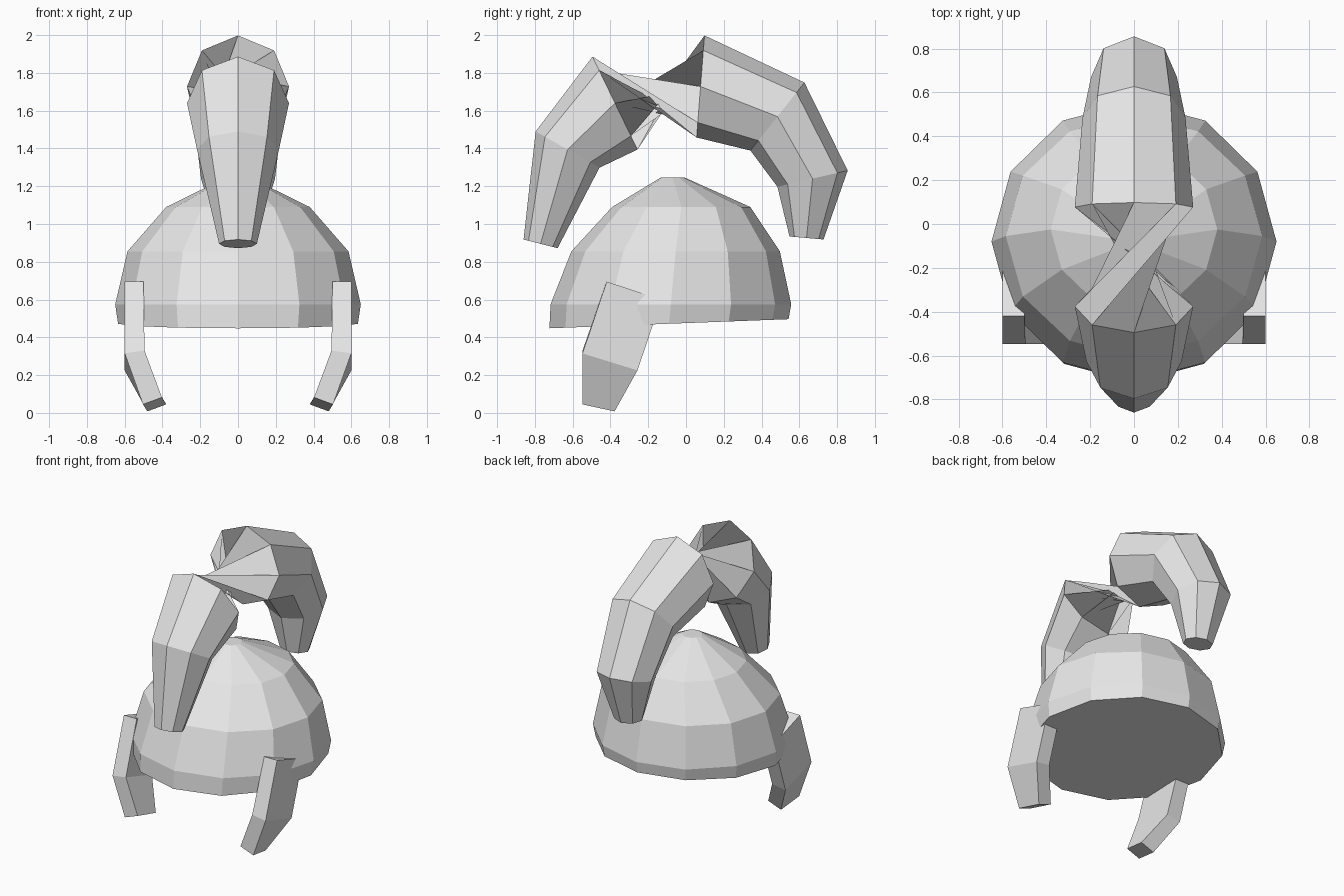
import bpy
import math
from mathutils import Vector

if "Cube" in bpy.data.objects:
    bpy.data.objects.remove(bpy.data.objects["Cube"], do_unlink=True)

grey = bpy.data.materials.new("plain_grey")
grey.use_nodes = True
colour = (0.8, 0.8, 0.8, 1)
grey.diffuse_color = colour
grey.node_tree.nodes["Principled BSDF"].inputs["Base Color"].default_value = colour


def loft(name, rings, twists=None):
    """Skin a list of equal-sized rings and cap both ends."""
    n = len(rings[0])
    verts = [p for ring in rings for p in ring]
    faces = [list(range(n))[::-1]]
    for i in range(len(rings) - 1):
        shift = (twists or {}).get(i, 0)
        for k in range(n):
            a, b = k, (k + 1) % n
            c, d = (b + shift) % n, (a + shift) % n
            faces.append([i * n + a, i * n + b, (i + 1) * n + c, (i + 1) * n + d])
    faces.append([(len(rings) - 1) * n + k for k in range(n)])
    mesh = bpy.data.meshes.new(name)
    mesh.from_pydata(verts, [], faces)
    mesh.materials.append(grey)
    mesh.update()
    obj = bpy.data.objects.new(name, mesh)
    bpy.context.collection.objects.link(obj)
    # consistent outward normals
    bpy.context.view_layer.objects.active = obj
    obj.select_set(True)
    bpy.ops.object.mode_set(mode='EDIT')
    bpy.ops.mesh.select_all(action='SELECT')
    bpy.ops.mesh.normals_make_consistent(inside=False)
    bpy.ops.object.mode_set(mode='OBJECT')
    obj.select_set(False)
    return obj


# Helmet dome: centre y, z, x radius, y radius, tilt along y
def dome_ring(cy, z, rx, ry, tilt):
    ring = []
    for k in range(12):
        a = math.radians(30 * k)
        y = ry * math.sin(a)
        ring.append((rx * math.cos(a), cy + y, z + tilt * y))
    return ring


dome_profile = [
    (-0.09, 0.472, 0.635, 0.633, 0.038),
    (-0.08, 0.575, 0.65, 0.637, 0),
    (-0.055, 0.855, 0.585, 0.552, 0),
    (-0.025, 1.09, 0.38, 0.366, 0),
    (-0.07, 1.245, 0.065, 0.065, 0),
]
loft("helmet_dome", [dome_ring(*row) for row in dome_profile])


# Crest: centre y and z, direction to the top edge, half width
def crest_ring(cy, cz, dy, dz, width):
    ring = []
    for k in range(8):
        a = math.radians(45 * k)
        c = math.cos(a)
        ring.append((width * math.sin(a), cy + c * dy, cz + c * dz))
    return ring


crest_path = [
    (0.638, 0.926, 0.090, -0.008, 0.10),
    (0.670, 1.240, 0.186, 0.043, 0.196),
    (0.484, 1.569, 0.143, 0.180, 0.235),
    (0.077, 1.728, 0.021, 0.270, 0.27),
    (-0.376, 1.640, -0.119, 0.246, 0.27),
    (-0.627, 1.394, -0.169, 0.096, 0.217),
    (-0.770, 0.895, -0.090, 0.023, 0.10),
]
# the joining section between the two halves is twisted
loft("crest", [crest_ring(*row) for row in crest_path], {3: 5})

# Cheek guards: outer front and outer back corner of each section, then inward offset
guard_sections = [
    ((0.60, -0.42, 0.695), (0.60, -0.13, 0.60), (-0.10, 0, 0)),
    ((0.60, -0.548, 0.315), (0.60, -0.257, 0.225), (-0.105, 0, 0.015)),
    ((0.503, -0.548, 0.045), (0.48, -0.378, 0.008), (-0.10, 0, 0.037)),
]
for side, sign in (("left", 1), ("right", -1)):
    rings = []
    for front, back, inward in guard_sections:
        f, b, i = Vector(front), Vector(back), Vector(inward)
        rings.append([(sign * p.x, p.y, p.z) for p in (f, b, b + i, f + i)])
    loft("cheek_guard_" + side, rings)
